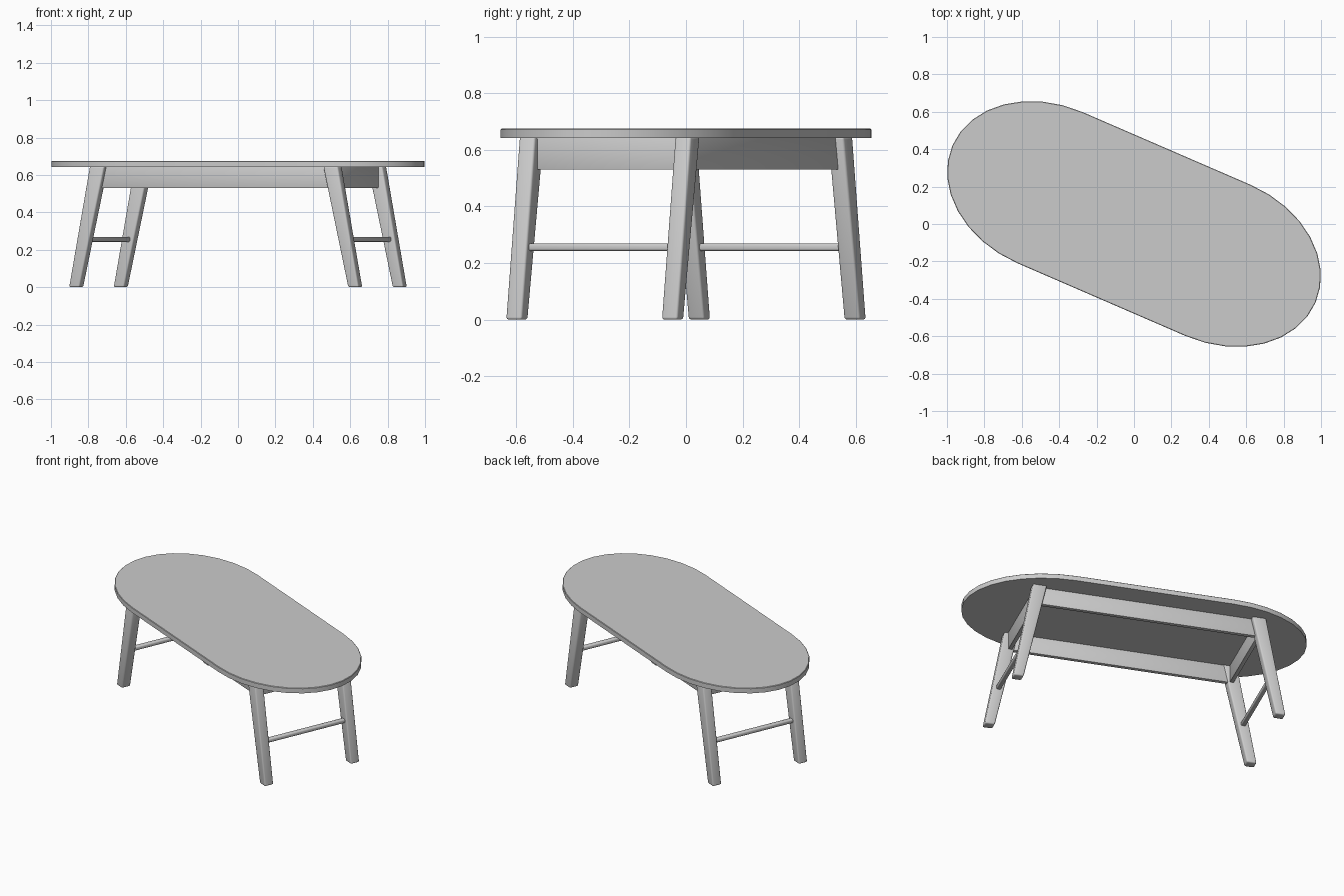
import bpy, bmesh
from math import sin, cos, pi, radians

if "Cube" in bpy.data.objects:
    bpy.data.objects.remove(bpy.data.objects["Cube"])

TURN = radians(-23.4)      # the whole table stands turned about z
TOP, UNDER = 0.675, 0.642

grey = bpy.data.materials.new("plain_grey")
grey.use_nodes = True
colour = (0.6, 0.6, 0.6, 1)
grey.diffuse_color = colour
grey.node_tree.nodes["Principled BSDF"].inputs["Base Color"].default_value = colour


def loft(name, lower, upper, bevel=0.0, segments=2, angle=40):
    """Solid between two matching rings of points, with softened edges."""
    bm = bmesh.new()
    a = [bm.verts.new(p) for p in lower]
    b = [bm.verts.new(p) for p in upper]
    bm.faces.new(a[::-1])
    bm.faces.new(b)
    for i in range(len(a)):
        j = (i + 1) % len(a)
        bm.faces.new((a[i], a[j], b[j], b[i]))
    if bevel:
        bmesh.ops.bevel(bm, geom=bm.edges[:], offset=bevel, segments=segments,
                        profile=0.5, affect='EDGES')
    bmesh.ops.recalc_face_normals(bm, faces=bm.faces)
    mesh = bpy.data.meshes.new(name)
    bm.to_mesh(mesh)
    bm.free()
    mesh.materials.append(grey)
    obj = bpy.data.objects.new(name, mesh)
    bpy.context.collection.objects.link(obj)
    obj.rotation_euler.z = TURN
    bpy.ops.object.select_all(action='DESELECT')
    obj.select_set(True)
    bpy.context.view_layer.objects.active = obj
    bpy.ops.object.shade_smooth_by_angle(angle=radians(angle))
    return obj


def rect(x, y, z, sx, sy):
    return [(x + i * sx / 2, y + j * sy / 2, z)
            for i, j in ((-1, -1), (1, -1), (1, 1), (-1, 1))]


def block(name, x, y, z0, z1, sx, sy, bevel, segments=2):
    return loft(name, rect(x, y, z0, sx, sy), rect(x, y, z1, sx, sy), bevel, segments)


# Table top: straight sides with half-ellipse ends, softened upper rim
def outline(z, inset=0.0):
    ring = []
    for side in (1, -1):
        for k in range(17):
            t = -pi / 2 + pi * k / 16
            ring.append((side * (0.49 + (0.568 - inset) * cos(t)),
                         side * (0.44 - inset) * sin(t), z))
    return ring


top = loft("table_top", outline(UNDER), outline(TOP), angle=60)
bm = bmesh.new()
bm.from_mesh(top.data)
rim = [e for e in bm.edges if all(v.co.z > TOP - 0.001 for v in e.verts)]
bmesh.ops.bevel(bm, geom=rim, offset=0.003, segments=1, affect='EDGES')
for f in bm.faces:
    f.smooth = True
bm.to_mesh(top.data)
bm.free()
bpy.ops.object.select_all(action='DESELECT')
top.select_set(True)
bpy.context.view_layer.objects.active = top
bpy.ops.object.shade_smooth_by_angle(angle=radians(60))

for sx, end in ((-1, "right"), (1, "left")):
    # Splayed, tapered legs
    for sy, side in ((-1, "front"), (1, "back")):
        loft(f"{side}_{end}_leg",
             rect(sx * 0.813, sy * 0.30, 0, 0.061, 0.061),
             rect(sx * 0.68, sy * 0.30, UNDER + 0.004, 0.085, 0.061), 0.009, 3)
    # End apron and the low stretcher between each pair of legs
    block(f"{end}_end_apron", sx * 0.688, 0, 0.53, UNDER + 0.002, 0.025, 0.56, 0.002)
    block(f"{end}_stretcher", sx * 0.76, 0, 0.243, 0.269, 0.03, 0.58, 0.008, 3)

# Long aprons
for sy, side in ((-1, "front"), (1, "back")):
    block(f"{side}_apron", 0, sy * 0.287, 0.53, UNDER + 0.002, 1.34, 0.025, 0.002)
